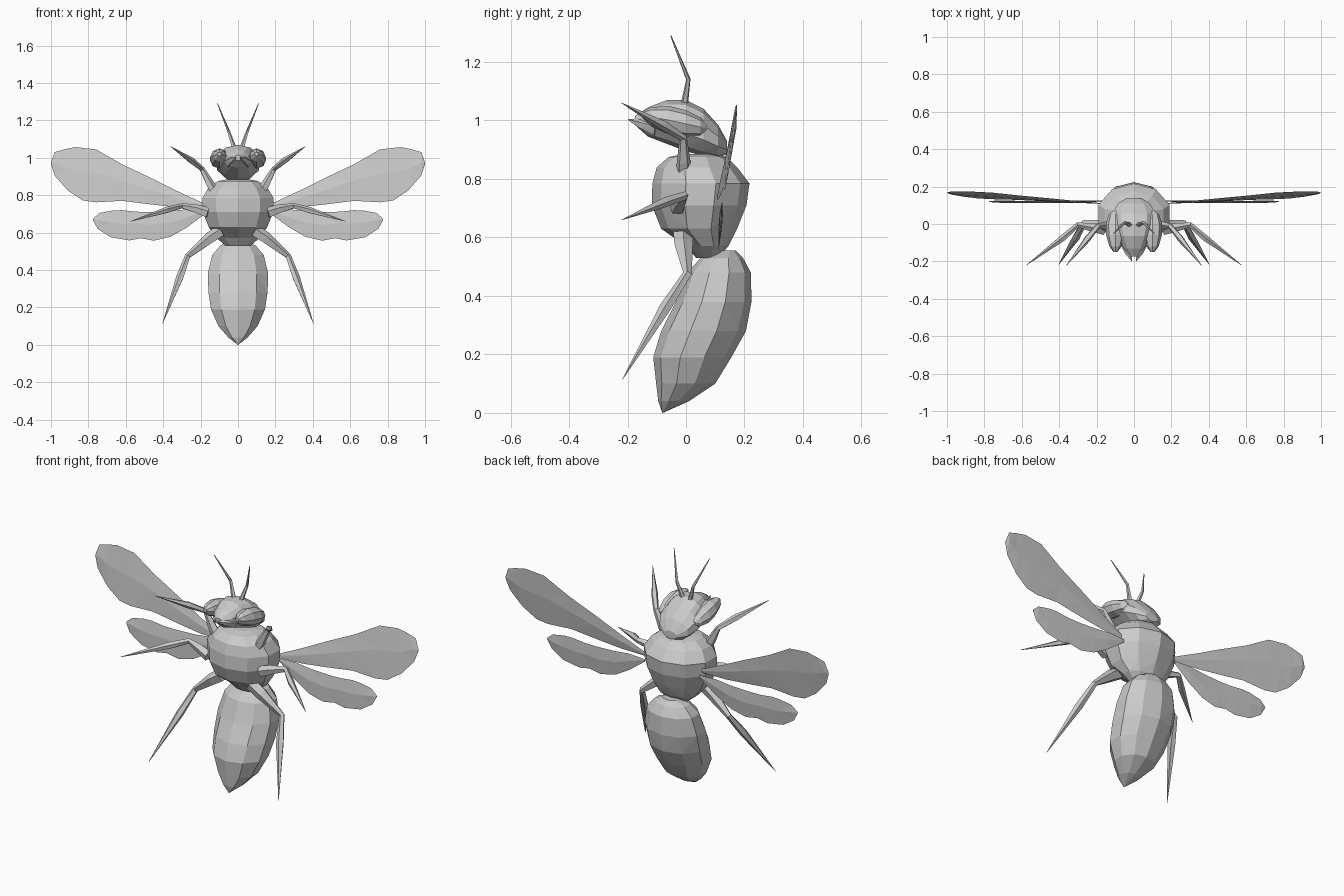
import bpy, bmesh, math
from mathutils import Vector


def loft(name, rings, mirror=False, triangulate=True, mat=None):
    """Skin a list of equally sized point rings into a closed flat-shaded mesh."""
    bm = bmesh.new()
    vs = [[bm.verts.new(p) for p in r] for r in rings]
    n = len(rings[0])
    for a, b in zip(vs, vs[1:]):
        for i in range(n):
            j = (i + 1) % n
            bm.faces.new((a[i], a[j], b[j], b[i]))
    bm.faces.new(vs[0][::-1])
    bm.faces.new(vs[-1])
    bmesh.ops.remove_doubles(bm, verts=bm.verts[:], dist=0.0005)
    if triangulate:
        bmesh.ops.triangulate(bm, faces=bm.faces[:])
    bmesh.ops.recalc_face_normals(bm, faces=bm.faces[:])
    me = bpy.data.meshes.new(name)
    bm.to_mesh(me)
    bm.free()
    ob = bpy.data.objects.new(name, me)
    bpy.context.collection.objects.link(ob)
    if mat:
        me.materials.append(mat)
    if mirror:
        ob.modifiers.new("Mirror", 'MIRROR').use_mirror_merge = False
    return ob


def upright(stations, n=10):
    """Horizontal rings from (z, front y, back y, half width)."""
    out = []
    for z, y0, y1, w in stations:
        out.append([(w * math.sin(2 * math.pi * i / n),
                     (y0 + y1) / 2 - (y1 - y0) / 2 * math.cos(2 * math.pi * i / n), z)
                    for i in range(n)])
    return out


def along_y(stations, n=10, cx=0):
    """Vertical rings from (y, bottom z, top z, half width)."""
    out = []
    for y, z0, z1, w in stations:
        out.append([(cx + w * math.sin(2 * math.pi * i / n), y,
                     (z0 + z1) / 2 + (z1 - z0) / 2 * math.cos(2 * math.pi * i / n))
                    for i in range(n)])
    return out


def limb(name, path, n=5):
    """Tapering mirrored tube through (x, y, z, radius) points."""
    pts = [Vector(p[:3]) for p in path]
    rings = []
    for i, p in enumerate(pts):
        d = (pts[min(i + 1, len(pts) - 1)] - pts[max(i - 1, 0)]).normalized()
        u = d.cross(Vector((0, 1, 0))).normalized()
        v = d.cross(u)
        r = path[i][3]
        rings.append([p + r * (u * math.cos(2 * math.pi * k / n) + v * math.sin(2 * math.pi * k / n))
                      for k in range(n)])
    return loft(name, rings, mirror=True)


def wing(name, stations, depth, mat):
    """Thin mirrored blade from (top x, top z, bottom x, bottom z); depth(x, z) gives y."""
    rings = []
    for xt, zt, xb, zb in stations:
        xm, zm = xt * 0.55 + xb * 0.45, zt * 0.55 + zb * 0.45
        t = min(0.006, 0.05 * abs(zt - zb) + 0.001)
        rings.append([(xt, depth(xt, zt), zt), (xm, depth(xm, zm) + t, zm),
                      (xb, depth(xb, zb), zb), (xm, depth(xm, zm) - t, zm)])
    return loft(name, rings, mirror=True, mat=mat)


# Body
loft("abdomen", upright([
    (0.0, -0.081, -0.079, 0.001), (0.04, -0.095, 0.01, 0.055), (0.10, -0.102, 0.10, 0.11),
    (0.19, -0.112, 0.155, 0.152), (0.28, -0.085, 0.205, 0.166), (0.38, -0.035, 0.224, 0.17),
    (0.48, 0.005, 0.222, 0.145), (0.53, 0.05, 0.195, 0.10), (0.555, 0.11, 0.17, 0.045)]))
loft("thorax", upright([
    (0.53, 0.035, 0.11, 0.07), (0.57, 0.0, 0.145, 0.12), (0.63, -0.085, 0.175, 0.165),
    (0.71, -0.117, 0.207, 0.198), (0.785, -0.115, 0.217, 0.20), (0.84, -0.10, 0.175, 0.165),
    (0.875, -0.06, 0.14, 0.115), (0.885, -0.01, 0.09, 0.06)]))

# Head
loft("head", along_y([
    (-0.175, 0.985, 1.015, 0.022), (-0.13, 0.945, 1.045, 0.06), (-0.065, 0.92, 1.07, 0.095),
    (0.0, 0.895, 1.07, 0.115), (0.06, 0.878, 1.04, 0.118), (0.11, 0.872, 0.985, 0.09),
    (0.14, 0.885, 0.93, 0.04)]))
loft("eyes", along_y([
    (-0.15, 1.01, 1.03, 0.01), (-0.12, 0.98, 1.045, 0.033), (-0.06, 0.953, 1.05, 0.05),
    (0.0, 0.942, 1.035, 0.052), (0.05, 0.945, 1.01, 0.036), (0.072, 0.965, 0.985, 0.01)],
    n=8, cx=0.099), mirror=True)
limb("mandibles", [(0.045, -0.10, 0.975, 0.03), (0.03, -0.155, 0.99, 0.018), (0.012, -0.197, 1.003, 0.002)])
limb("antennae", [(0.02, -0.005, 1.05, 0.014), (0.027, -0.003, 1.07, 0.012),
                  (0.05, 0.008, 1.14, 0.008), (0.11, -0.052, 1.29, 0.002)])

# Legs
limb("front_legs", [(0.12, -0.01, 0.81, 0.026), (0.15, -0.008, 0.86, 0.024), (0.193, -0.01, 0.94, 0.014),
                    (0.25, -0.08, 0.985, 0.018), (0.36, -0.22, 1.06, 0.001)])
limb("middle_legs", [(0.16, -0.03, 0.705, 0.03), (0.22, -0.02, 0.725, 0.025), (0.30, -0.005, 0.742, 0.015),
                     (0.38, -0.075, 0.72, 0.018), (0.575, -0.22, 0.66, 0.001)])
limb("hind_legs", [(0.09, -0.01, 0.61, 0.035), (0.15, -0.008, 0.57, 0.033), (0.268, 0.005, 0.475, 0.016),
                   (0.31, -0.07, 0.36, 0.021), (0.403, -0.217, 0.115, 0.001)])

# Wings
film = bpy.data.materials.new("wing_film")
film.diffuse_color = (0.8, 0.8, 0.8, 0.6)
wing("forewings", [
    (0.17, 0.75, 0.17, 0.73), (0.32, 0.82, 0.32, 0.735), (0.45, 0.885, 0.46, 0.75),
    (0.62, 0.965, 0.62, 0.77), (0.76, 1.045, 0.76, 0.762), (0.87, 1.057, 0.83, 0.772),
    (0.93, 1.045, 0.91, 0.825), (0.98, 1.03, 0.98, 0.905), (1.0, 0.975, 1.0, 0.965)],
    lambda x, z: 0.108 + 0.035 * (x - 0.17) + 0.125 * (z - 0.73), film)
wing("hindwings", [
    (0.17, 0.72, 0.17, 0.705), (0.27, 0.725, 0.27, 0.63), (0.36, 0.715, 0.36, 0.578),
    (0.48, 0.71, 0.45, 0.557), (0.55, 0.712, 0.52, 0.57), (0.62, 0.72, 0.58, 0.558),
    (0.67, 0.718, 0.68, 0.575), (0.74, 0.705, 0.75, 0.62), (0.775, 0.675, 0.775, 0.665)],
    lambda x, z: 0.112 + 0.07 * (z - 0.56), film)
